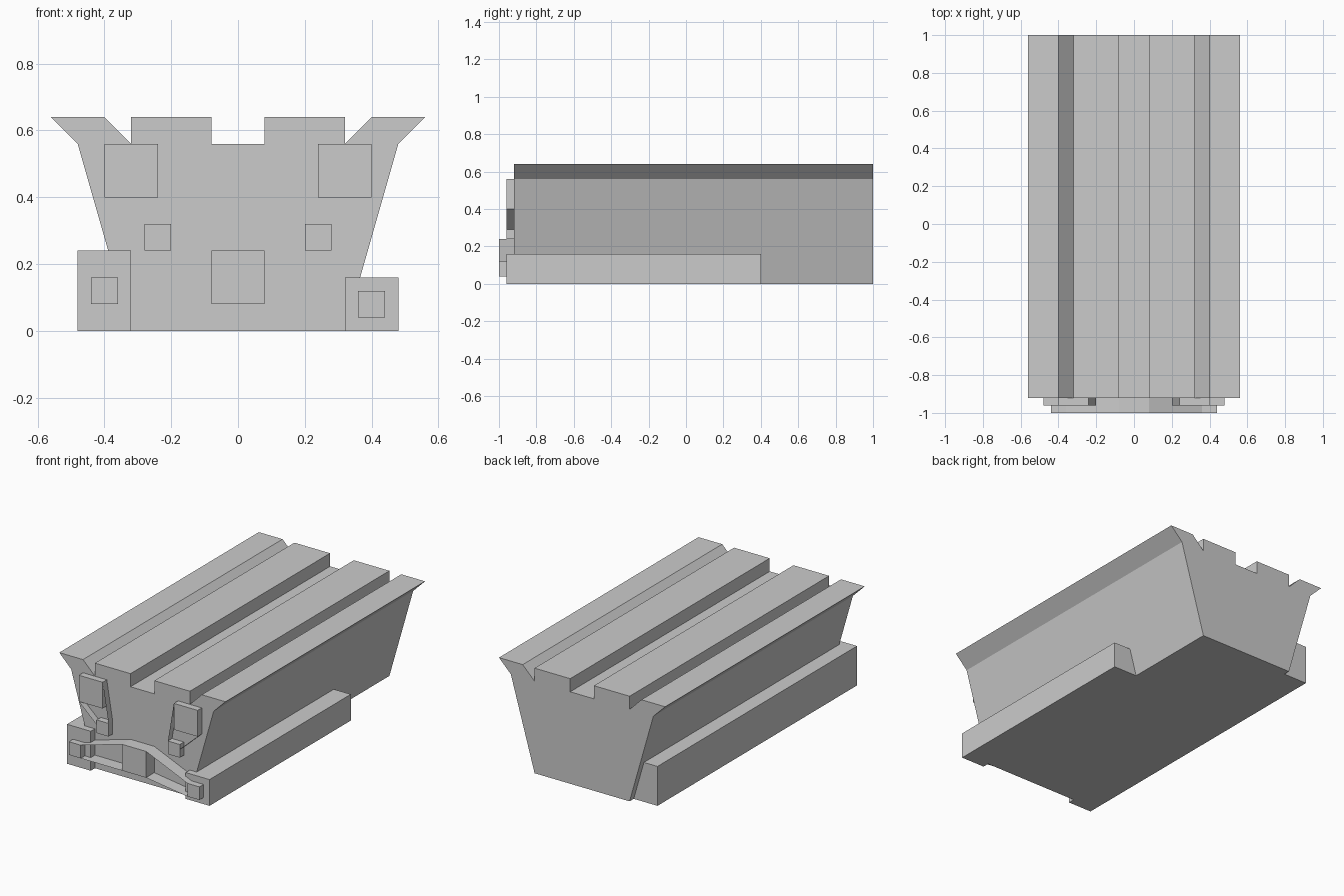
import bpy, bmesh

if "Cube" in bpy.data.objects:
    bpy.data.objects.remove(bpy.data.objects["Cube"])


def make_object(name, bm):
    bmesh.ops.recalc_face_normals(bm, faces=bm.faces[:])
    mesh = bpy.data.meshes.new(name)
    bm.to_mesh(mesh)
    bm.free()
    obj = bpy.data.objects.new(name, mesh)
    bpy.context.collection.objects.link(obj)
    return obj


def prism(name, profile, y0, y1):
    """Extrude a closed (x, z) profile along y."""
    bm = bmesh.new()
    face = bm.faces.new([bm.verts.new((x, y0, z)) for x, z in profile])
    ext = bmesh.ops.extrude_face_region(bm, geom=[face])["geom"]
    verts = [v for v in ext if isinstance(v, bmesh.types.BMVert)]
    bmesh.ops.translate(bm, verts=verts, vec=(0, y1 - y0, 0))
    return make_object(name, bm)


def box(name, x0, x1, y0, y1, z0, z1):
    return prism(name, [(x0, z0), (x1, z0), (x1, z1), (x0, z1)], y0, y1)


def strip(name, a, b, y0, y1):
    """Thin sheet joining two (x, z) points."""
    bm = bmesh.new()
    bm.faces.new([bm.verts.new((p[0], y, p[1]))
                  for p, y in ((a, y0), (b, y0), (b, y1), (a, y1))])
    return make_object(name, bm)


FACE, MID, FRONT = -0.92, -0.96, -1.0

# Main body: tapered sides, flared rims, V grooves and a centre channel
half = [(0.32, 0), (0.48, 0.56), (0.56, 0.64), (0.40, 0.64),
        (0.32, 0.56), (0.32, 0.64), (0.08, 0.64), (0.08, 0.56)]
prism("body", half + [(-x, z) for x, z in reversed(half)], FACE, 1.0)

# Side rails of different height and length
box("left_rail", -0.48, -0.32, MID, 0.96, 0, 0.24)
box("right_rail", 0.32, 0.48, MID, 0.40, 0, 0.16)

# Upper front blocks, small blocks and their linking sheets
for side, s in (("left", -1), ("right", 1)):
    box(side + "_upper_block", s * 0.24, s * 0.40, MID, FACE, 0.40, 0.56)
    box(side + "_small_block", s * 0.20, s * 0.28, MID, FACE, 0.24, 0.32)
    strip(side + "_inner_link", (s * 0.24, 0.56), (s * 0.20, 0.32), MID, FACE)
    strip(side + "_outer_link", (s * 0.40, 0.40), (s * 0.28, 0.29), MID, FACE)

# Lower centre block, end blocks and the links between them
box("center_block", -0.08, 0.08, FRONT, FACE, 0.08, 0.24)
for side, s, z in (("left", -1, 0.08), ("right", 1, 0.04)):
    box(side + "_end_block", s * 0.36, s * 0.44, FRONT, FACE, z, z + 0.08)
    strip(side + "_top_link", (s * 0.08, 0.24), (s * 0.36, z + 0.08), FRONT, FACE)
    strip(side + "_bottom_link", (s * 0.08, 0.08), (s * 0.36, z), FRONT, FACE)
